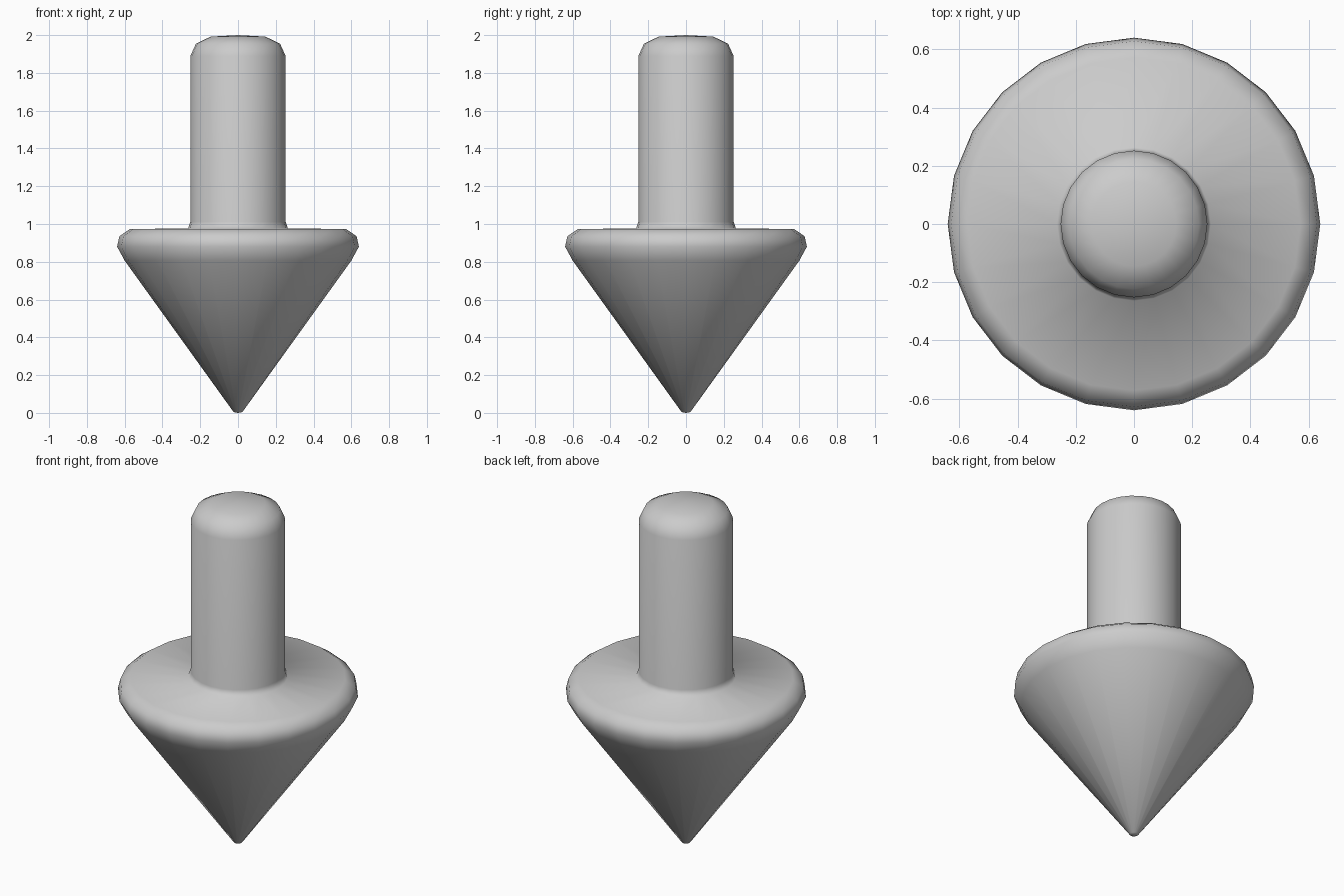
import bpy
import bmesh
import math
from mathutils import Vector

cube = bpy.data.objects.get("Cube")
if cube:
    bpy.data.objects.remove(cube, do_unlink=True)

# Plain grey material
grey = bpy.data.materials.new("light_grey")
grey.use_nodes = True
colour = (0.6, 0.6, 0.6, 1.0)
grey.diffuse_color = colour
grey.node_tree.nodes["Principled BSDF"].inputs["Base Color"].default_value = colour


def lathe(name, profile, segments):
    """Revolve a (radius, height) profile about z into a smooth closed solid."""
    bm = bmesh.new()
    verts = [bm.verts.new((r, 0, z)) for r, z in profile]
    edges = [bm.edges.new(pair) for pair in zip(verts, verts[1:])]
    bmesh.ops.spin(bm, geom=verts + edges, cent=Vector(), axis=Vector((0, 0, 1)),
                   angle=math.tau, steps=segments, use_duplicate=False)
    bmesh.ops.remove_doubles(bm, verts=bm.verts, dist=0.0005)
    bmesh.ops.recalc_face_normals(bm, faces=bm.faces)
    for face in bm.faces:
        face.smooth = True
    mesh = bpy.data.meshes.new(name)
    bm.to_mesh(mesh)
    bm.free()
    mesh.materials.append(grey)
    obj = bpy.data.objects.new(name, mesh)
    bpy.context.collection.objects.link(obj)
    return obj


# Pointed cone, rounded rim and flat shoulder
cone = [(0, 0), (0.023, 0.004), (0.6, 0.806), (0.64, 0.88),
        (0.628, 0.935), (0.572, 0.974)]
# Small fillet, straight shaft and domed top
shaft = [(0.264, 0.976), (0.252, 1.012), (0.252, 1.89),
         (0.223, 1.954), (0.145, 1.992), (0, 2)]

lathe("cone_tipped_peg", cone + shaft, 24)
